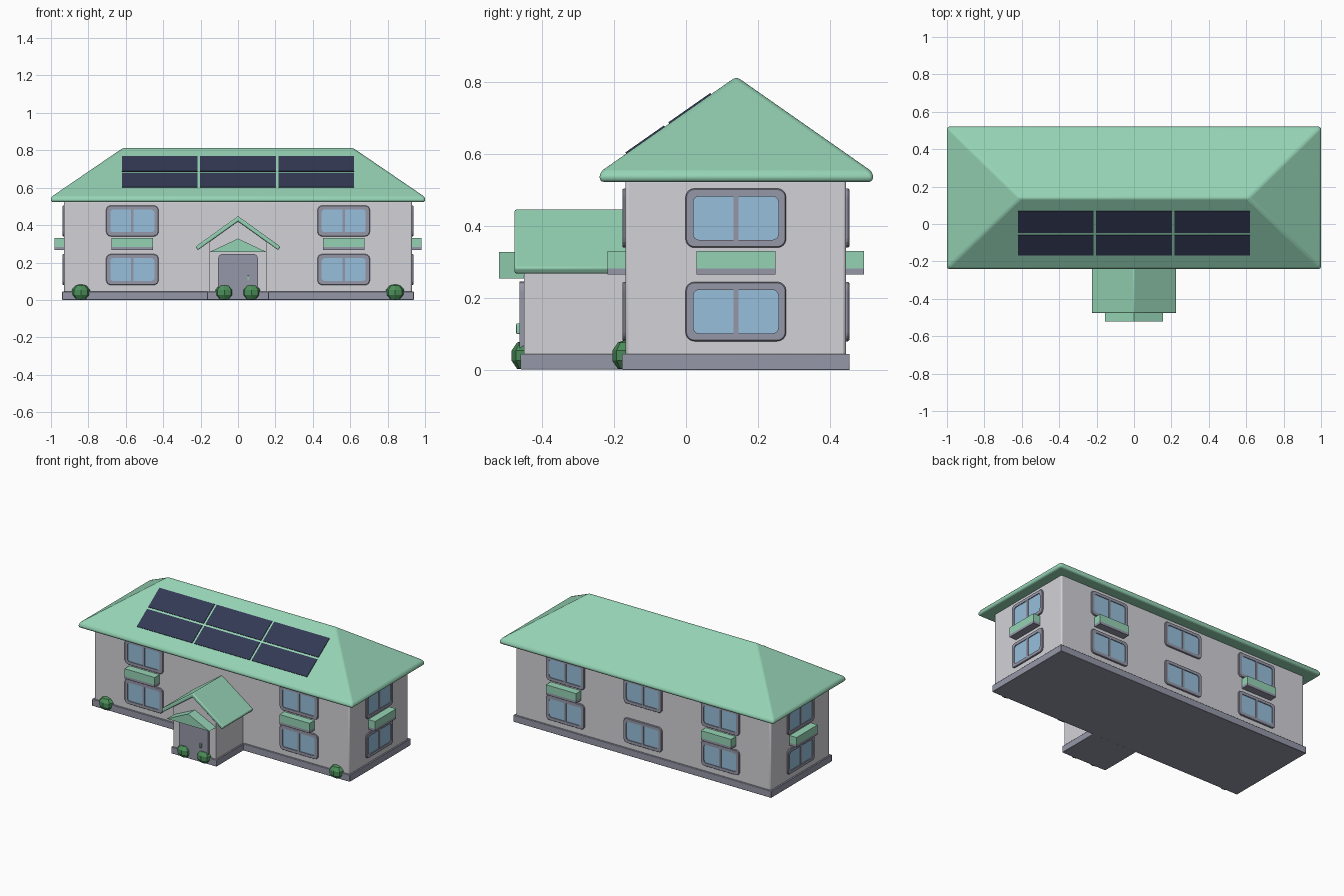
import bpy, bmesh, math
from mathutils import Matrix, Vector

default_cube = bpy.data.objects.get("Cube")
if default_cube:
    bpy.data.objects.remove(default_cube, do_unlink=True)


def material(name, r, g, b):
    m = bpy.data.materials.new(name)
    m.use_nodes = True
    m.diffuse_color = (r, g, b, 1)
    m.node_tree.nodes["Principled BSDF"].inputs["Base Color"].default_value = (r, g, b, 1)
    return m


GREEN = material("mint green", .30, .65, .46)
WALL = material("pale grey wall", .65, .64, .68)
TRIM = material("slate trim", .30, .31, .39)
GLASS = material("sky glass", .31, .52, .71)
PANEL = material("navy panel", .033, .041, .09)
BUSH = material("leaf green", .07, .27, .10)


def add_object(name, bm, mats, bevel=0, segments=2, smooth=False):
    bmesh.ops.recalc_face_normals(bm, faces=bm.faces[:])
    mesh = bpy.data.meshes.new(name)
    bm.to_mesh(mesh)
    bm.free()
    for m in mats:
        mesh.materials.append(m)
    ob = bpy.data.objects.new(name, mesh)
    bpy.context.collection.objects.link(ob)
    if bevel:
        mod = ob.modifiers.new("rounded edges", 'BEVEL')
        mod.width, mod.segments = bevel, segments
        mod.limit_method = 'ANGLE'
    if smooth:
        bpy.ops.object.select_all(action='DESELECT')
        ob.select_set(True)
        bpy.context.view_layer.objects.active = ob
        bpy.ops.object.shade_smooth_by_angle(angle=math.radians(35))
    return ob


def box(name, x, y, z, mat, place=None, bevel=0):
    """Box from its (low, high) range on each axis."""
    bm = bmesh.new()
    bmesh.ops.create_cube(bm, size=1)
    for v in bm.verts:
        v.co = [(r[0] + r[1]) / 2 + c * (r[1] - r[0]) for c, r in zip(v.co, (x, y, z))]
    if place:
        bm.transform(place)
    return add_object(name, bm, [mat], bevel, smooth=bevel > 0)


def prism(name, profile, y0, y1, mat, bevel=0):
    """Extrude an x-z outline along y."""
    bm = bmesh.new()
    face = bm.faces.new([bm.verts.new((x, y0, z)) for x, z in profile])
    new = bmesh.ops.extrude_face_region(bm, geom=[face])["geom"]
    bmesh.ops.translate(bm, vec=(0, y1 - y0, 0),
                        verts=[g for g in new if isinstance(g, bmesh.types.BMVert)])
    return add_object(name, bm, [mat], bevel, smooth=bevel > 0)


def rounded_loop(bm, w, h, r, depth, steps=4):
    """Rounded rectangle of vertices facing -y."""
    verts = []
    for i, (sx, sz) in enumerate([(1, 1), (-1, 1), (-1, -1), (1, -1)]):
        for k in range(steps + 1):
            a = math.pi / 2 * (i + k / steps)
            verts.append(bm.verts.new((sx * (w / 2 - r) + r * math.cos(a), -depth,
                                       sz * (h / 2 - r) + r * math.sin(a))))
    return verts


def window(name, place):
    bm = bmesh.new()
    sections = [(.28, .165, .025, -.005), (.28, .165, .025, .005), (.274, .159, .022, .009),
                (.236, .121, .016, .009), (.236, .121, .016, .004)]
    loops = [rounded_loop(bm, *s) for s in sections]
    for a, b in zip(loops, loops[1:]):
        for i in range(len(a)):
            j = (i + 1) % len(a)
            bm.faces.new((a[i], a[j], b[j], b[i]))
    bm.faces.new(loops[0])
    bm.faces.new(loops[-1]).material_index = 1
    bm.transform(place)
    add_object(name, bm, [TRIM, GLASS])
    box(name + "_mullion", (-.007, .007), (-.008, 0), (-.061, .061), TRIM, place)


# Plinth and walls
box("plinth", (-.94, .94), (-.178, .455), (0, .045), TRIM, bevel=.003)
box("porch_plinth", (-.165, .165), (-.46, -.17), (.001, .0445), TRIM, bevel=.003)
box("house_walls", (-.93, .93), (-.168, .445), (.02, .53), WALL, bevel=.008)
prism("porch_walls", [(-.155, .02), (.155, .02), (.155, .312), (0, .425), (-.155, .312)],
      -.45, -.16, WALL)

# Hipped main roof
bm = bmesh.new()
corners = [(-1, -.24), (1, -.24), (1, .52), (-1, .52)]
low = [bm.verts.new((x, y, .523)) for x, y in corners]
top = [bm.verts.new((x, y, .55)) for x, y in corners]
left, right = [bm.verts.new((x, .14, .816)) for x in (-.61, .61)]
bm.faces.new(low)
for i in range(4):
    j = (i + 1) % 4
    bm.faces.new((low[i], low[j], top[j], top[i]))
bm.faces.new((top[0], top[1], right, left))
bm.faces.new((top[1], top[2], right))
bm.faces.new((top[2], top[3], left, right))
bm.faces.new((top[3], top[0], left))
add_object("main_roof", bm, [GREEN], bevel=.012, segments=3, smooth=True)

# Solar panels on the front slope
pitch = math.atan2(.266, .38)
for row, (y0, y1) in enumerate([(-.166, -.059), (-.047, .07)]):
    for col in range(3):
        x = (col - 1) * .4185
        y = (y0 + y1) / 2
        place = Matrix.Translation((x, y, .55 + (y + .24) * math.tan(pitch))) \
            @ Matrix.Rotation(pitch, 4, 'X')
        half = (y1 - y0) / 2 / math.cos(pitch)
        box(f"solar_panel_{row}_{col}", (-.202, .202), (-half, half), (-.004, .004), PANEL, place)

# Porch roof, canopy and door
prism("porch_roof", [(-.227, .285), (0, .448), (.227, .285), (.215, .266), (0, .42), (-.215, .266)],
      -.477, -.16, GREEN, bevel=.006)
prism("door_canopy", [(-.155, .255), (.155, .255), (0, .328)], -.52, -.448, GREEN)
bm = bmesh.new()
back = rounded_loop(bm, .212, .232, .025, .44)
front = rounded_loop(bm, .212, .232, .025, .463)
for i in range(len(back)):
    j = (i + 1) % len(back)
    bm.faces.new((back[i], back[j], front[j], front[i]))
bm.faces.new(back)
bm.faces.new(front)
bm.transform(Matrix.Translation((0, 0, .13)))
add_object("front_door", bm, [TRIM])
box("door_handle", (.05, .06), (-.472, -.46), (.1, .13), GREEN, bevel=.003)


# Windows and planters on every wall
def wall_place(angle, along, z):
    """Frame on a wall: angle 0 is the front, turning towards the left side."""
    turn = Matrix.Rotation(math.radians(angle), 4, 'Z')
    reach = .93 if angle in (90, 270) else .3065
    return Matrix.Translation((0, .1385, z)) @ turn @ Matrix.Translation((along, -reach, 0))


walls = {"front": (0, (-.565, .565)), "left": (90, (0,)),
         "back": (180, (-.565, 0, .565)), "right": (270, (0,))}
for side, (angle, spots) in walls.items():
    for n, along in enumerate(spots):
        for floor, z in (("lower", .1625), ("upper", .4225)):
            window(f"{side}_{floor}_window_{n}", wall_place(angle, along, z))
        if side == "back" and along == 0:
            continue
        place = wall_place(angle, along, 0)
        box(f"{side}_planter_{n}", (-.11, .11), (-.05, .005), (.282, .331), GREEN, place)
        box(f"{side}_planter_tray_{n}", (-.11, .11), (-.05, .005), (.266, .282), TRIM, place)

# Faceted bushes
for n, (x, y) in enumerate([(-.84, -.165), (.84, -.165), (-.073, -.445), (.071, -.445)]):
    bm = bmesh.new()
    bmesh.ops.create_uvsphere(bm, u_segments=8, v_segments=5, radius=1)
    for v in bm.verts:
        v.co = Vector((x + v.co.x * .053, y + v.co.y * .042, max(.001, .04 + v.co.z * .045)))
    add_object(f"bush_{n}", bm, [BUSH])
